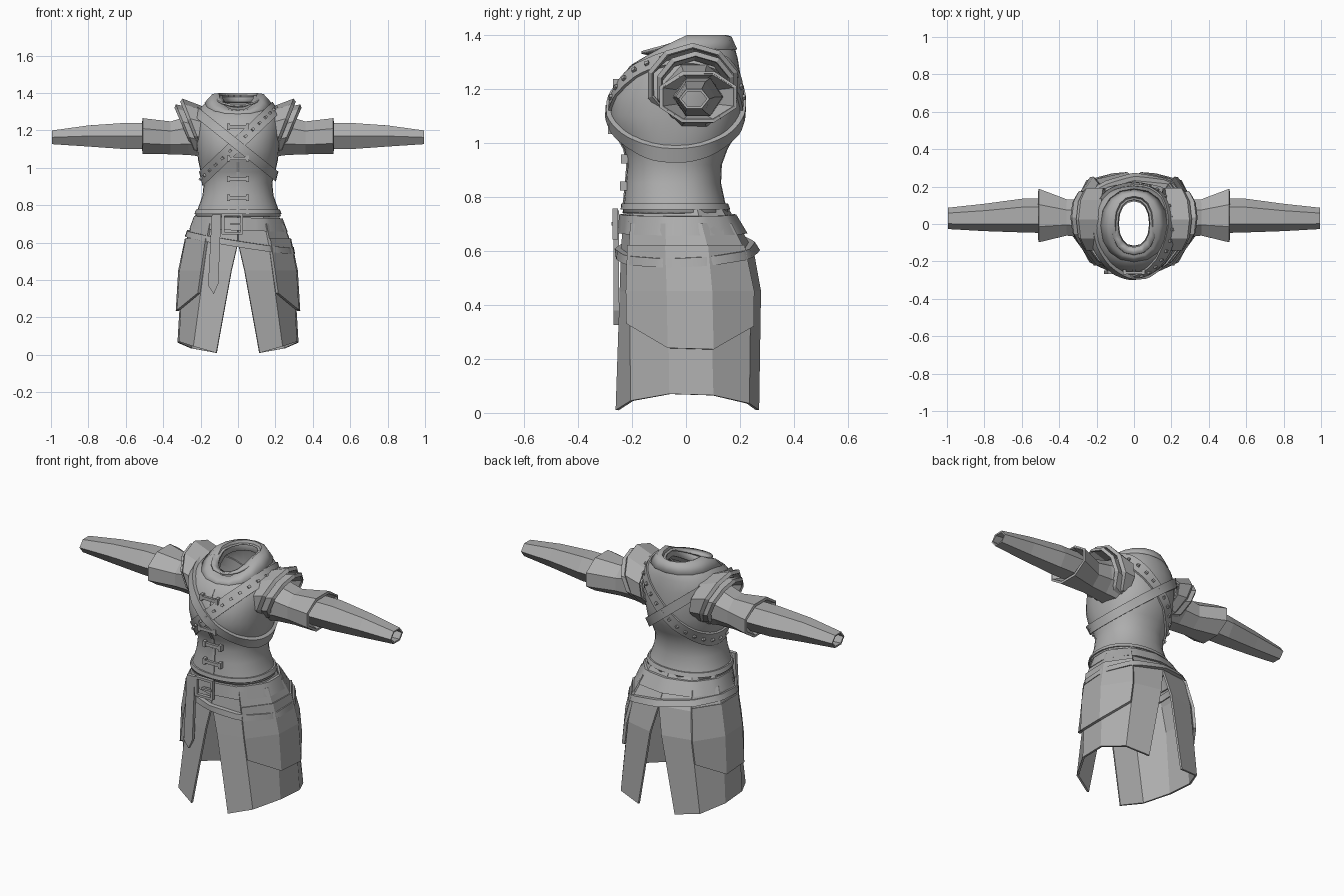
import bpy, bmesh, math
from mathutils import Vector, Matrix
from mathutils.bvhtree import BVHTree

if "Cube" in bpy.data.objects:
    bpy.data.objects.remove(bpy.data.objects["Cube"])

mat = bpy.data.materials.new("plain_grey")
mat.diffuse_color = (0.42, 0.42, 0.42, 1)
mat.use_nodes = True
mat.node_tree.nodes["Principled BSDF"].inputs["Base Color"].default_value = mat.diffuse_color


def make(name, verts, faces, thick=0, mirror=False, smooth=None):
    me = bpy.data.meshes.new(name)
    me.from_pydata([tuple(v) for v in verts], [], faces)
    bm = bmesh.new()
    bm.from_mesh(me)
    bmesh.ops.recalc_face_normals(bm, faces=bm.faces)
    bm.to_mesh(me)
    bm.free()
    me.materials.append(mat)
    ob = bpy.data.objects.new(name, me)
    bpy.context.collection.objects.link(ob)
    if thick:
        m = ob.modifiers.new("thickness", 'SOLIDIFY')
        m.thickness, m.offset = thick, 0
    if mirror:
        ob.modifiers.new("mirror", 'MIRROR')
    if smooth:
        bpy.ops.object.select_all(action='DESELECT')
        ob.select_set(True)
        bpy.context.view_layer.objects.active = ob
        bpy.ops.object.shade_smooth_by_angle(angle=math.radians(smooth))
    return ob


def grid_faces(rows, n, closed=True):
    """Quads joining successive rows of n points."""
    return [(r*n+i, r*n+(i+1) % n, (r+1)*n+(i+1) % n, (r+1)*n+i)
            for r in range(rows-1) for i in range(n if closed else n-1)]


def bvh(ob):
    return BVHTree.FromPolygons([v.co for v in ob.data.vertices],
                                [tuple(p.vertices) for p in ob.data.polygons])


def body_rings(name, rings, n=32, thick=0.01):
    """Oval rings: height, half width, front y, back y, drop of the front."""
    verts = []
    for z, hw, yf, yb, drop in rings:
        for i in range(n):
            a = 2*math.pi*i/n
            c, s = math.cos(a), math.sin(a)
            verts.append((hw*math.copysign(abs(c)**0.9, c),
                          (yf+yb)/2 + (yb-yf)/2*math.copysign(abs(s)**0.9, s),
                          z - drop*max(0, -s)))
    return make(name, verts, grid_faces(len(rings), n), thick, smooth=50)


def tube(name, loops, n, turn, smooth=None):
    """Arm tube along x: x, centre y, centre z, y radius, z radius, lean."""
    verts = []
    for x, cy, cz, ry, rz, lean in loops:
        for i in range(n):
            a = 2*math.pi*i/n + turn
            verts.append((x+lean*math.sin(a), cy+ry*math.cos(a), cz+rz*math.sin(a)))
    return make(name, verts, grid_faces(len(loops), n), 0.01, True, smooth)


def band(name, tree, centre, slope, width, off, n=40, slope_y=0):
    """Strap wrapped round a body along a sloping plane."""
    nor = Vector((-slope, -slope_y, 1)).normalized()
    u = Vector((1, 0, slope)).normalized()
    v = nor.cross(u)
    c = Vector(centre)
    dirs = [u*math.cos(2*math.pi*i/n) + v*math.sin(2*math.pi*i/n) for i in range(n)]
    edges = []
    for side in (-0.5, 0.5):
        o = c + nor*side*width
        hits = [tree.ray_cast(o, d)[3] for d in dirs]
        last = next(h for h in hits if h)
        for i, h in enumerate(hits):
            last = hits[i] = h or last
        edges.append([(o, d, h) for d, h in zip(dirs, hits)])
    lo, hi = edges
    verts = []
    for edge, e in ((lo, -0.012), (lo, off), (hi, off), (hi, -0.012)):
        verts += [o + d*(h+e) for o, d, h in edge]
    faces = grid_faces(4, n) + [(3*n+i, 3*n+(i+1) % n, (i+1) % n, i) for i in range(n)]
    make(name, verts, faces, smooth=35)
    return [((verts[n+i]+verts[2*n+i])/2, dirs[i], nor) for i in range(n)]


def boxes(name, items):
    """Boxes given as (matrix, size) joined in one part."""
    bm = bmesh.new()
    for m, s in items:
        bmesh.ops.create_cube(bm, size=1, matrix=m @ Matrix.Diagonal((*s, 1)))
    me = bpy.data.meshes.new(name)
    bm.to_mesh(me)
    bm.free()
    me.materials.append(mat)
    ob = bpy.data.objects.new(name, me)
    bpy.context.collection.objects.link(ob)


def at(x, y, z):
    return Matrix.Translation((x, y, z))


# Torso and collar
torso = body_rings("torso", [
    (0.74, .225, -.23, .155, 0), (0.78, .21, -.225, .14, 0), (0.85, .185, -.218, .125, 0),
    (0.92, .178, -.212, .128, 0), (0.98, .195, -.225, .15, 0), (1.04, .208, -.262, .185, 0),
    (1.10, .215, -.278, .198, 0), (1.17, .222, -.268, .2, 0), (1.25, .225, -.235, .197, .01),
    (1.31, .205, -.205, .187, .03), (1.355, .16, -.18, .175, .06), (1.385, .105, -.145, .155, .09)])
body_rings("collar", [(1.345, .175, -.20, .185, .06), (1.39, .135, -.175, .165, .09),
                      (1.395, .105, -.14, .15, .09), (1.35, .085, -.12, .125, .07)], 16)
body_rings("inner_collar", [(1.375, .12, -.165, .155, .04), (1.385, .085, -.125, .13, .06)], 16)
body_tree = bvh(torso)

# Sleeves, cuffs and layered shoulder guards
tube("upper_sleeve", [(.17, .03, 1.175, .125, .125, .02), (.27, .03, 1.17, .105, .105, .01),
                      (.36, .035, 1.16, .10, .09, 0), (.51, .045, 1.17, .15, .098, 0)], 8, math.pi/8)
tube("cuff_lining", [(.51, .045, 1.17, .145, .093, 0), (.44, .04, 1.17, .085, .075, 0)], 8, math.pi/8)
tube("forearm_sleeve", [(.40, .045, 1.17, .09, .075, 0), (.60, .045, 1.17, .085, .076, 0),
                        (.80, .035, 1.17, .068, .06, 0), (.995, .03, 1.163, .052, .037, 0)], 6, 0)
tube("inner_shoulder_guard", [(.16, .025, 1.20, .17, .12, .02), (.235, .025, 1.215, .17, .15, .06),
                              (.25, .025, 1.215, .155, .135, .055)], 10, math.pi/10)
tube("outer_shoulder_guard", [(.20, .03, 1.185, .13, .125, .03), (.275, .035, 1.205, .145, .13, .055),
                              (.285, .035, 1.205, .13, .115, .05)], 10, math.pi/10)

# Crossed chest straps with studs on the wide one
pts = band("studded_strap", body_tree, (0, -.03, 1.13), .95, .07, .016, 56)
studs = []
for p, d, nor in pts[::2]:
    t = d.cross(nor)
    rot = Matrix((t, nor, d)).transposed().to_4x4()
    studs.append((Matrix.Translation(p) @ rot, (.016, .014, .02)))
boxes("studs", studs)
band("plain_strap", body_tree, (0, -.03, 1.12), -.8, .05, .024, 56)
band("torso_hem", body_tree, (0, -.03, .765), 0, .022, .014)

# Skirt: four levels of six points, from the front slit round to the back slit
levels = [
    [(0, -.225), (.13, -.19), (.21, -.07), (.21, .04), (.13, .13), (0, .155)],
    [(0, -.235), (.16, -.20), (.262, -.07), (.267, .08), (.18, .21), (0, .245)],
    [(.035, -.24), (.18, -.205), (.288, -.065), (.295, .09), (.20, .235), (.035, .272)],
    [(.115, -.255), (.235, -.20), (.31, -.06), (.318, .1), (.25, .23), (.115, .265)]]
heights = [[.75]*6, [.60]*6, [.45]*6, [.01, .045, .07, .065, .035, .01]]
verts = [(x, y, z) for L, H in zip(levels, heights) for (x, y), z in zip(L, H)]
skirt = make("skirt", verts, grid_faces(4, 6, False), 0.012, True)


def skirt_at(col, z, grow):
    """Point on a skirt column at a height, pushed outward."""
    for r in range(3):
        z0, z1 = heights[r][col], heights[r+1][col]
        if z >= z1:
            break
    p = Vector(levels[r][col]).lerp(Vector(levels[r+1][col]), (z0-z)/(z0-z1))
    p += p.normalized()*grow
    return (p.x, p.y, z)


# Side panels with angled lower edge, and hip plates above them
low = {1: .33, 2: .24, 3: .235, 4: .32}
verts = [skirt_at(c, z if z else low[c], .018) for z in (.62, .45, 0) for c in low]
make("side_panel", verts, grid_faces(3, 4, False), .016, True)
verts = [skirt_at(c, z, .012) for z in (.70, .59) for c in (1, 2, 3, 4)]
make("hip_plate", verts, grid_faces(2, 4, False), .012, True)

# Belts around the hips
full = [Vector(v.co) for v in skirt.data.vertices]
quads = [tuple(p.vertices) for p in skirt.data.polygons]
k = len(full)
hips = BVHTree.FromPolygons(full + [Vector((-v.x, v.y, v.z)) for v in full],
                            quads + [tuple(i+k for i in q) for q in quads])
band("main_belt", hips, (0, -.01, .70), -.03, .07, .022, 32)
band("lower_belt", hips, (0, 0, .605), -.16, .032, .03, 32, .05)

# Buckle with tongue, and hanging belt end
boxes("buckle", [(at(-.03+dx, -.262, .70), (.014, .02, .11)) for dx in (-.05, .05)] +
      [(at(-.03, -.262, .70+dz), (.11, .02, .014)) for dz in (-.05, .05)] +
      [(at(-.01, -.268, .70), (.06, .014, .012))])
outline = [(-.14, .75), (-.09, .75), (-.105, .38), (-.13, .325), (-.16, .37)]
verts = [(x, y, z) for y in (-.268, -.248) for x, z in outline]
make("hanging_strap", verts, [(0, 1, 2, 3, 4), (9, 8, 7, 6, 5)] +
     [(i, (i+1) % 5, 5+(i+1) % 5, 5+i) for i in range(5)])

# Front closure: seam and toggles
toggles, seam = [], []
for z in (.84, .94, 1.05, 1.22):
    y = body_tree.ray_cast(Vector((0, -1, z)), Vector((0, 1, 0)))[0].y - .012
    toggles += [(at(0, y-.004, z), (.11, .014, .018))]
    toggles += [(at(s*.05, y, z), (.016, .026, .034)) for s in (-1, 1)]
boxes("toggles", toggles)
for i in range(20):
    z = .77 + i*.026
    y = body_tree.ray_cast(Vector((0, -1, z)), Vector((0, 1, 0)))[0].y
    seam += [(x, y+dy, z) for x, dy in ((-.008, .004), (-.008, -.009), (.008, -.009), (.008, .004))]
make("front_seam", seam, grid_faces(20, 4))
